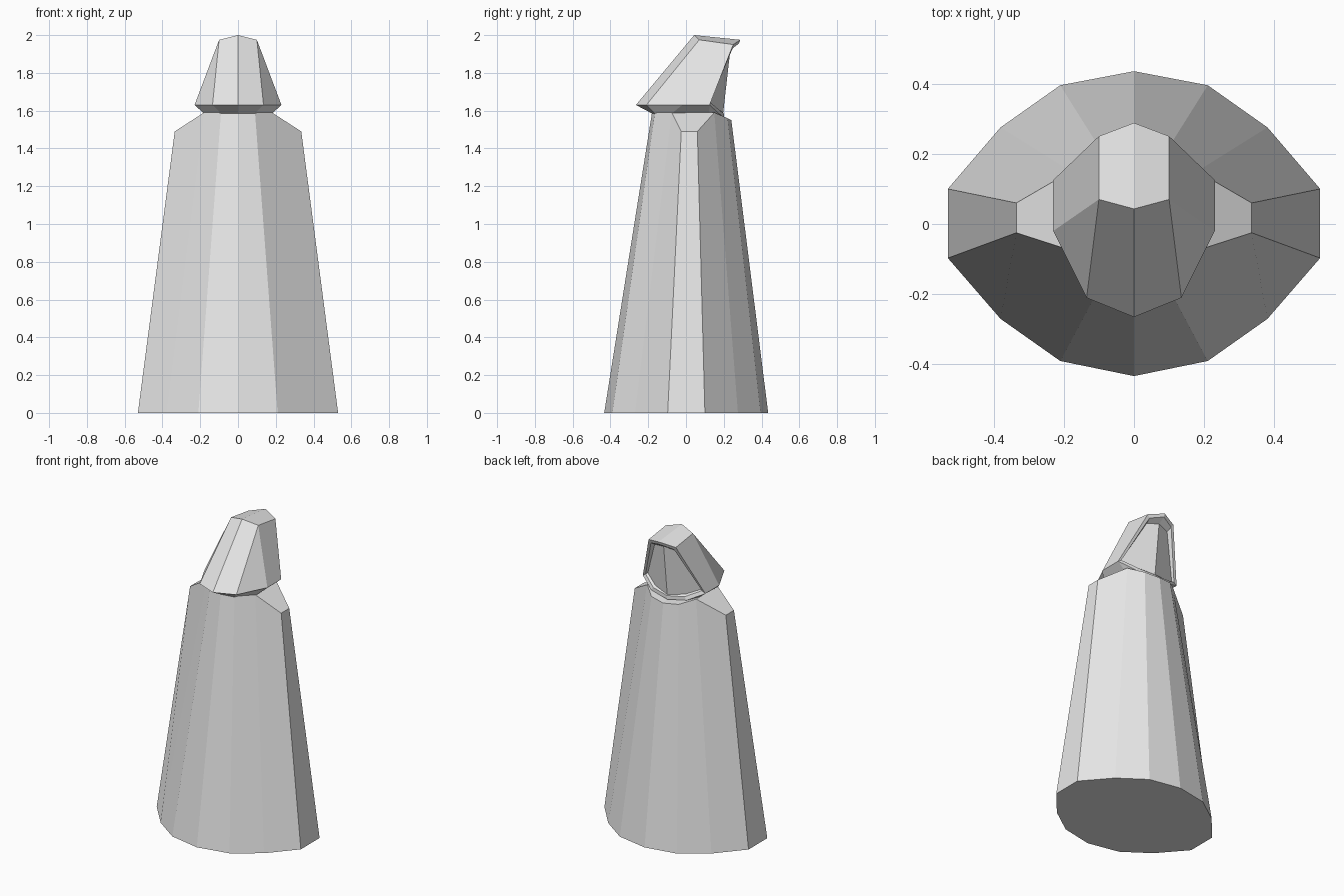
import bpy, bmesh

if "Cube" in bpy.data.objects:
    bpy.data.objects.remove(bpy.data.objects["Cube"])

cloth = bpy.data.materials.new("light_grey")
cloth.diffuse_color = (0.8, 0.8, 0.8, 1)
cloth.use_nodes = True
cloth.node_tree.nodes["Principled BSDF"].inputs["Base Color"].default_value = cloth.diffuse_color


def half_object(name, polygons):
    """Build the right half from polygons of points, then mirror it across x."""
    bm = bmesh.new()
    for poly in polygons:
        bm.faces.new([bm.verts.new(p) for p in poly])
    bmesh.ops.remove_doubles(bm, verts=bm.verts, dist=0.0005)
    bmesh.ops.recalc_face_normals(bm, faces=bm.faces)
    twin = bmesh.ops.duplicate(bm, geom=bm.verts[:] + bm.edges[:] + bm.faces[:])["geom"]
    for v in [g for g in twin if isinstance(g, bmesh.types.BMVert)]:
        v.co.x *= -1
    bmesh.ops.remove_doubles(bm, verts=bm.verts, dist=0.0005)
    bmesh.ops.recalc_face_normals(bm, faces=bm.faces)
    mesh = bpy.data.meshes.new(name)
    bm.to_mesh(mesh)
    bm.free()
    mesh.materials.append(cloth)
    obj = bpy.data.objects.new(name, mesh)
    bpy.context.collection.objects.link(obj)
    return obj


def strip(a, b):
    """Quads joining two point rows."""
    return [[a[i], a[i + 1], b[i + 1], b[i]] for i in range(len(a) - 1)]


# Robe: hem row and collar row, with sloping shoulders
hem = [(0, -.433, 0), (.21, -.39, 0), (.38, -.27, 0), (.53, -.097, 0),
       (.53, .1, 0), (.38, .275, 0), (.21, .395, 0), (0, .435, 0)]
collar = [(0, -.18, 1.59), (.09, -.165, 1.59), (.18, -.075, 1.59), (.335, -.025, 1.49),
          (.335, .06, 1.49), (.18, .15, 1.59), (.1, .22, 1.56), (0, .24, 1.55)]
half_object("robe", strip(hem, collar) + [hem, collar[2:6], collar[:3] + collar[5:]])

# Hood: neck row, brim row and crown, open at the face
neck = [(0, -.18, 1.585), (.09, -.165, 1.585), (.18, -.075, 1.585), (.17, .12, 1.585)]
brim = [(0, -.265, 1.63), (.135, -.21, 1.63), (.23, -.02, 1.63), (.23, .125, 1.63)]
crown, crown_side = (0, .043, 2.0), (.1, .07, 1.975)
rim = [(0, .288, 1.975), (.1, .25, 1.95), brim[3], (.13, .18, 1.58), (0, .2, 1.56)]
rim_inner = [(0, .28, 1.955), (.085, .247, 1.93), (.207, .128, 1.645),
             (.115, .18, 1.6), (0, .2, 1.585)]
# Face panel: recessed, with a ridge down the middle
face = [(0, .235, 1.925), (.08, .215, 1.91), (.2, .115, 1.65),
        (.11, .165, 1.61), (0, .197, 1.59)]
half_object("hood", strip(neck, brim) + [
    [brim[0], brim[1], crown_side, crown],
    [brim[1], brim[2], crown_side],
    [brim[2], brim[3], rim[1], crown_side],
    [crown, crown_side, rim[1], rim[0]],
    [neck[3], brim[3], rim[3]],
    neck + [rim[3], rim[4]],
] + strip(rim, rim_inner) + strip(rim_inner, face) + [face])
